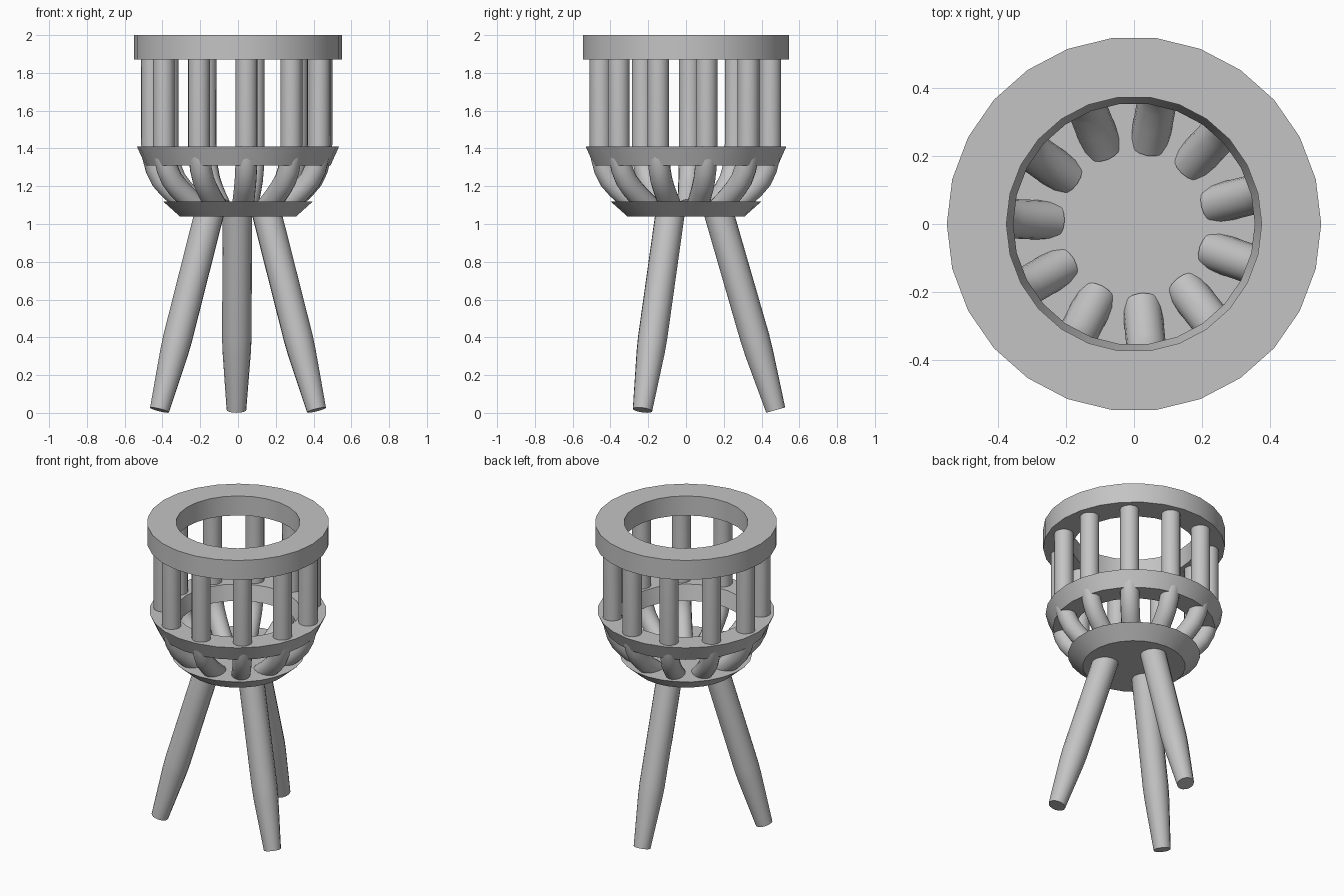
import bpy, bmesh, math
from mathutils import Vector, Matrix

cube = bpy.data.objects.get("Cube")
if cube:
    bpy.data.objects.remove(cube)

grey = bpy.data.materials.new("plain grey")
grey.use_nodes = True
grey.diffuse_color = (0.55, 0.55, 0.55, 1)
grey.node_tree.nodes["Principled BSDF"].inputs["Base Color"].default_value = grey.diffuse_color


def finish(name, bm):
    """Turn a bmesh into a smooth-shaded object with sharp rims."""
    bmesh.ops.recalc_face_normals(bm, faces=bm.faces)
    mesh = bpy.data.meshes.new(name)
    bm.to_mesh(mesh)
    bm.free()
    mesh.materials.append(grey)
    ob = bpy.data.objects.new(name, mesh)
    bpy.context.collection.objects.link(ob)
    bpy.ops.object.select_all(action='DESELECT')
    bpy.context.view_layer.objects.active = ob
    ob.select_set(True)
    bpy.ops.object.shade_smooth_by_angle(angle=math.radians(30))
    return ob


def bridge(bm, a, b):
    for i in range(len(a)):
        j = (i + 1) % len(a)
        bm.faces.new((a[i], a[j], b[j], b[i]))


def ring(name, profile, sides=26):
    """Revolve a closed (radius, z) profile around the z axis."""
    bm = bmesh.new()
    loops = []
    for r, z in profile:
        loops.append([bm.verts.new((r * math.cos(t), r * math.sin(t), z))
                      for t in (math.tau * i / sides for i in range(sides))])
    for k, loop in enumerate(loops):
        bridge(bm, loop, loops[(k + 1) % len(loops)])
    return finish(name, bm)


def rod(name, path, radii, angle, sides=16):
    """Sweep a circle along a (radius, z) path standing at an angle about z."""
    bm = bmesh.new()
    pts = [Vector((r, 0, z)) for r, z in path]
    loops = []
    for i, p in enumerate(pts):
        steps = [(pts[k + 1] - pts[k]).normalized()
                 for k in (i - 1, i) if 0 <= k < len(pts) - 1]
        tangent = sum(steps, Vector()).normalized()
        side = Vector((0, 1, 0))
        up = tangent.cross(side)
        loops.append([bm.verts.new(p + radii[i] * (math.cos(t) * side + math.sin(t) * up))
                      for t in (math.tau * k / sides for k in range(sides))])
    for a, b in zip(loops, loops[1:]):
        bridge(bm, a, b)
    bm.faces.new(loops[0])
    bm.faces.new(loops[-1])
    bm.transform(Matrix.Rotation(math.radians(angle), 4, 'Z'))
    return finish(name, bm)


# Rims of the basket
ring("top_ring", [(0.375, 1.87), (0.55, 1.87), (0.55, 2.0), (0.375, 2.0)])
ring("middle_ring", [(0.355, 1.31), (0.49, 1.31), (0.535, 1.41), (0.38, 1.41)])

# Solid flared base plate
bm = bmesh.new()
bmesh.ops.create_cone(bm, cap_ends=True, segments=26, radius1=0.31, radius2=0.40,
                      depth=0.08, matrix=Matrix.Translation((0, 0, 1.08)))
finish("base_plate", bm)

# Bars: straight above the middle ring, curling in to the base plate
bar_path = [(0.455, 1.9), (0.455, 1.42), (0.448, 1.35), (0.432, 1.29),
            (0.405, 1.235), (0.365, 1.19), (0.31, 1.14), (0.24, 1.085)]
BARS = 11
for i in range(BARS):
    rod(f"bar_{i + 1}", bar_path, [0.058] * len(bar_path), -84.3 + 360 * i / BARS)

# Three splayed legs with tapered feet
foot, top = Vector((0.475, 0.015)), Vector((0.17, 1.07))
leg_path = [foot.lerp(top, f) for f in (0, 0.29, 0.36, 1)]
for name, angle in (("back_leg", 91), ("front_right_leg", 209), ("front_left_leg", 331)):
    rod(name, leg_path, [0.052, 0.075, 0.078, 0.078], angle)
